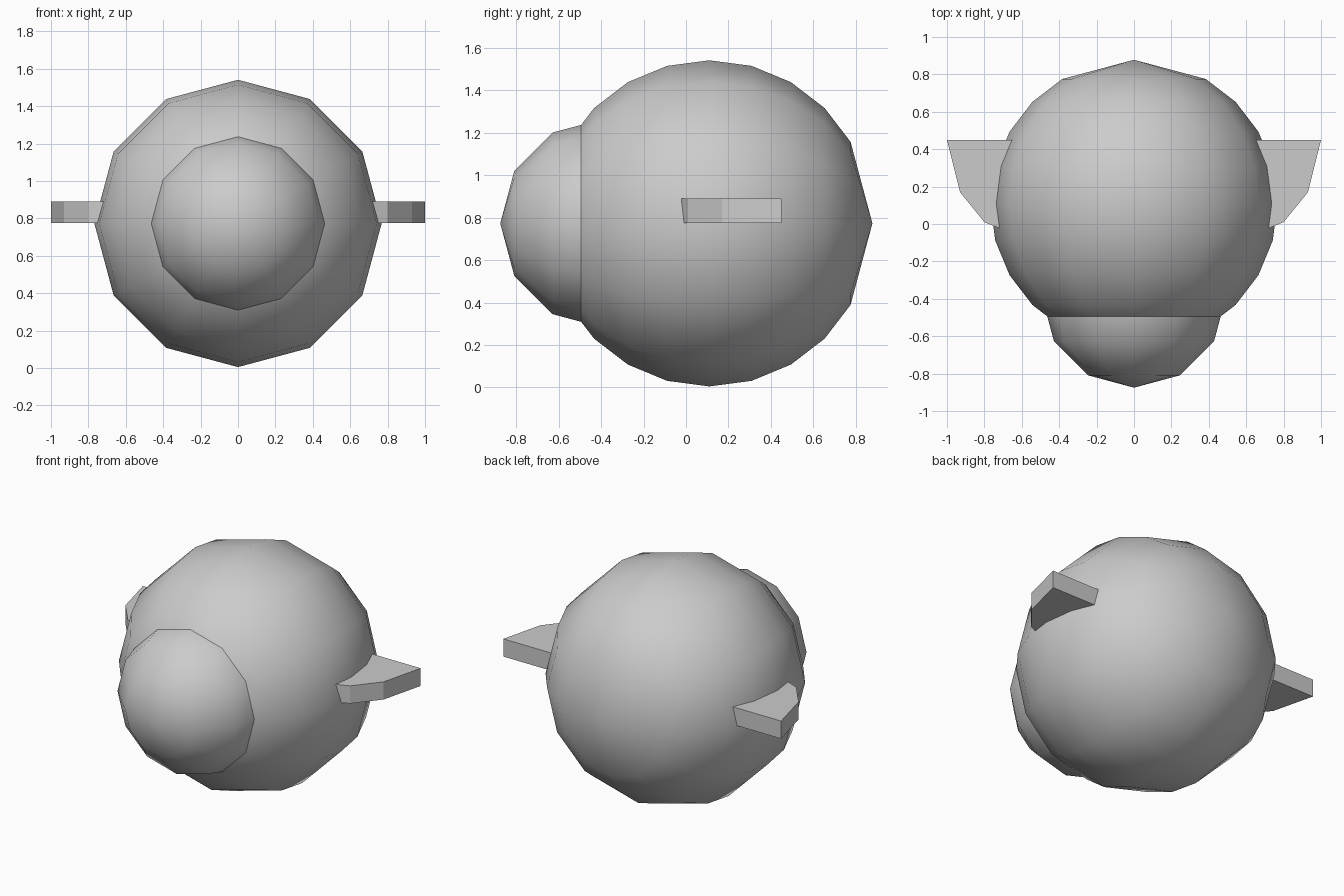
import bpy, bmesh
from math import sin, cos, pi, radians

cube = bpy.data.objects.get("Cube")
if cube:
    bpy.data.objects.remove(cube, do_unlink=True)

MID_Z = 0.773
grey = bpy.data.materials.new("plain_grey")
grey.use_nodes = True
colour = (0.6, 0.6, 0.6, 1)
grey.diffuse_color = colour
grey.node_tree.nodes["Principled BSDF"].inputs["Base Color"].default_value = colour


def finish(name, bm, smooth):
    bmesh.ops.recalc_face_normals(bm, faces=bm.faces[:])
    mesh = bpy.data.meshes.new(name)
    for f in bm.faces:
        f.smooth = smooth
    bm.to_mesh(mesh)
    bm.free()
    mesh.materials.append(grey)
    obj = bpy.data.objects.new(name, mesh)
    bpy.context.collection.objects.link(obj)
    return obj


def ball(name, y, radius, ring_angles, sides=12):
    """Sphere whose poles lie along y, with rings at the given angles from the pole."""
    bm = bmesh.new()
    rings = []
    for a in map(radians, ring_angles):
        r = radius * sin(a)
        rings.append([bm.verts.new((r * sin(2 * pi * i / sides), y + radius * cos(a),
                                    MID_Z + r * cos(2 * pi * i / sides))) for i in range(sides)])
    back = bm.verts.new((0, y + radius, MID_Z))
    front = bm.verts.new((0, y - radius, MID_Z))
    for i in range(sides):
        j = (i + 1) % sides
        bm.faces.new((back, rings[0][i], rings[0][j]))
        bm.faces.new((front, rings[-1][j], rings[-1][i]))
        for a, b in zip(rings, rings[1:]):
            bm.faces.new((a[i], b[i], b[j], a[j]))
    return finish(name, bm, True)


def fin(name, side):
    """Flat side plate with a curved leading edge and a straight back edge."""
    outline = [(0.6, -0.07), (0.8, 0.01), (0.93, 0.17), (1.0, 0.45), (0.6, 0.45)]
    bm = bmesh.new()
    base = bm.faces.new([bm.verts.new((side * x, y, 0.775)) for x, y in outline])
    top = bmesh.ops.extrude_face_region(bm, geom=[base], use_keep_orig=True)["geom"]
    bmesh.ops.translate(bm, vec=(0, 0, 0.115),
                        verts=[v for v in top if isinstance(v, bmesh.types.BMVert)])
    return finish(name, bm, False)


# Large round body and smaller round nose
ball("body", 0.11, 0.768, range(30, 151, 15))
ball("nose", -0.381, 0.494, range(30, 151, 30))

# Side fins
fin("left_fin", 1)
fin("right_fin", -1)
